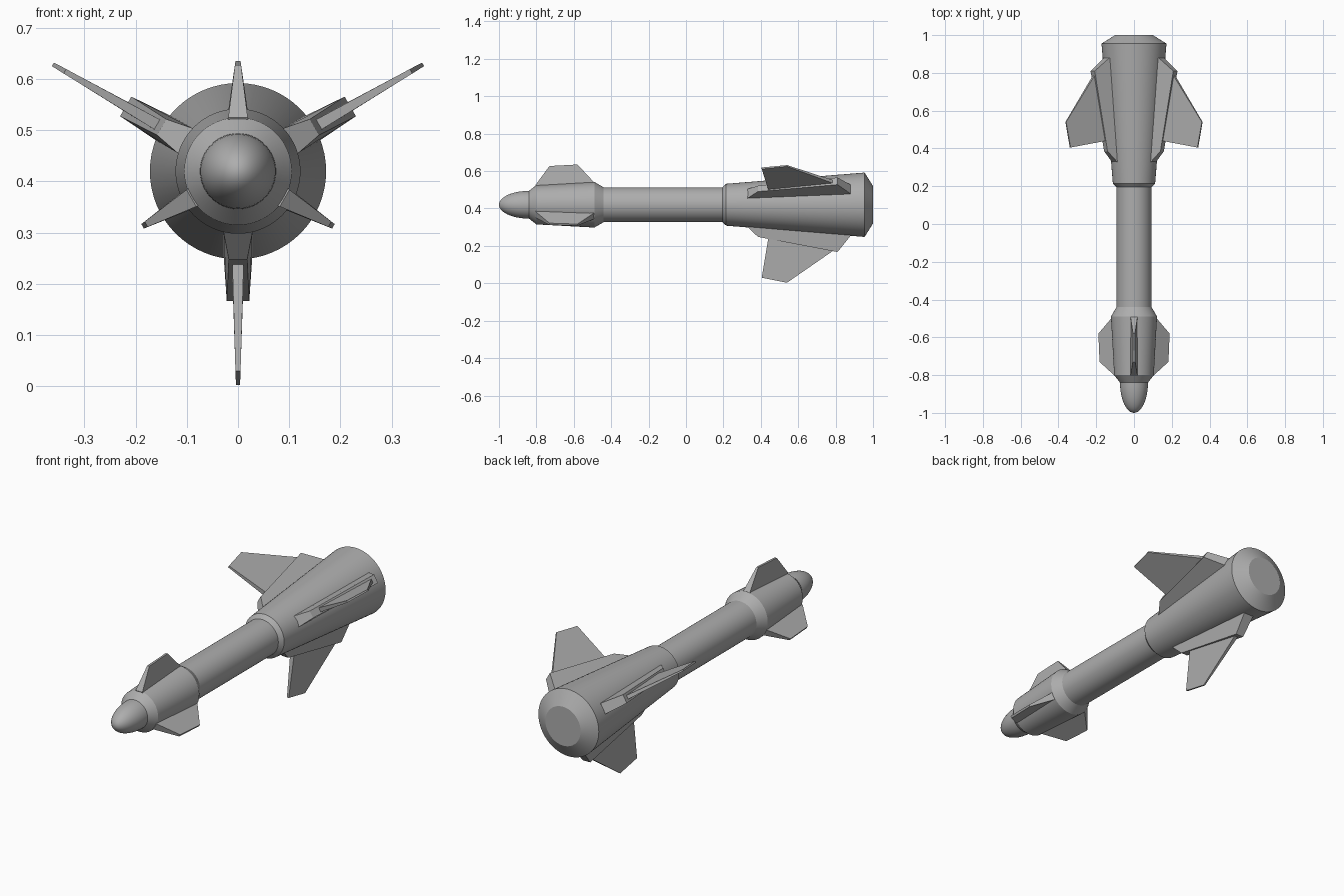
import bpy, bmesh, math
from mathutils import Matrix, Vector

AXIS_Z = 0.42
SIDES = 64

cube = bpy.data.objects.get("Cube")
if cube:
    bpy.data.objects.remove(cube, do_unlink=True)

grey = bpy.data.materials.new("plain grey")
grey.use_nodes = True
colour = (0.42, 0.42, 0.42, 1)
grey.diffuse_color = colour
grey.node_tree.nodes["Principled BSDF"].inputs["Base Color"].default_value = colour


def finish(bm, name, smooth=False):
    bmesh.ops.recalc_face_normals(bm, faces=bm.faces[:])
    mesh = bpy.data.meshes.new(name)
    bm.to_mesh(mesh)
    bm.free()
    mesh.materials.append(grey)
    obj = bpy.data.objects.new(name, mesh)
    bpy.context.collection.objects.link(obj)
    if smooth:
        bpy.ops.object.select_all(action="DESELECT")
        obj.select_set(True)
        bpy.context.view_layer.objects.active = obj
        bpy.ops.object.shade_smooth_by_angle(angle=math.radians(30))
    return obj


def lathe(name, profile):
    """Spin (y, radius) points around the long axis."""
    bm = bmesh.new()
    verts = [bm.verts.new((r, y, AXIS_Z)) for y, r in profile]
    edges = [bm.edges.new(pair) for pair in zip(verts, verts[1:])]
    bmesh.ops.spin(bm, geom=verts + edges, cent=(0, 0, AXIS_Z), axis=(0, 1, 0),
                   angle=math.tau, steps=SIDES)
    bmesh.ops.remove_doubles(bm, verts=bm.verts[:], dist=1e-4)
    return finish(bm, name, True)


def fin(name, outline, degrees):
    """Tapered plate from (y, radius, half thickness), turned about the axis."""
    bm = bmesh.new()
    sides = [[bm.verts.new((r, y, s * half)) for y, r, half in outline] for s in (1, -1)]
    for side in sides:
        bm.faces.new(side)
    a, b = sides
    for i in range(len(a)):
        j = (i + 1) % len(a)
        bm.faces.new((a[i], a[j], b[j], b[i]))
    turn = Matrix.Rotation(-math.radians(degrees), 4, "Y")
    bmesh.ops.transform(bm, verts=bm.verts[:],
                        matrix=Matrix.Translation(Vector((0, 0, AXIS_Z))) @ turn)
    return finish(bm, name)


# Body: rounded nose, collar, front section, tube, flared tail and rear cap
steps = 12
nose = [(-0.84 - 0.16 * math.cos(math.pi / 2 * i / steps),
         0.074 * math.sin(math.pi / 2 * i / steps)) for i in range(steps + 1)]
lathe("body", nose + [(-0.80, 0.105), (-0.49, 0.122), (-0.44, 0.093), (0.195, 0.093),
                      (0.215, 0.112), (0.955, 0.172), (1.0, 0.10), (1.0, 0)])

# Small steering fins around the front section
front_outline = [(-0.79, 0.08, 0.021), (-0.805, 0.105, 0.019), (-0.73, 0.207, 0.006),
                 (-0.58, 0.215, 0.005), (-0.49, 0.118, 0.019), (-0.49, 0.08, 0.021)]
for place, angle in (("top", 90), ("right", 210), ("left", 330)):
    fin("front_fin_" + place, front_outline, angle)

# Large tail fins, each a blade set in a thick root
root_outline = [(0.30, 0.09, 0.030), (0.33, 0.12, 0.028), (0.385, 0.172, 0.018),
                (0.81, 0.253, 0.022), (0.88, 0.166, 0.028), (0.88, 0.13, 0.030)]
blade_outline = [(0.445, 0.15, 0.012), (0.405, 0.39, 0.005),
                 (0.54, 0.417, 0.004), (0.80, 0.237, 0.010)]
for place, angle in (("bottom", 270), ("left", 30), ("right", 150)):
    fin("tail_fin_root_" + place, root_outline, angle)
    fin("tail_fin_blade_" + place, blade_outline, angle)
